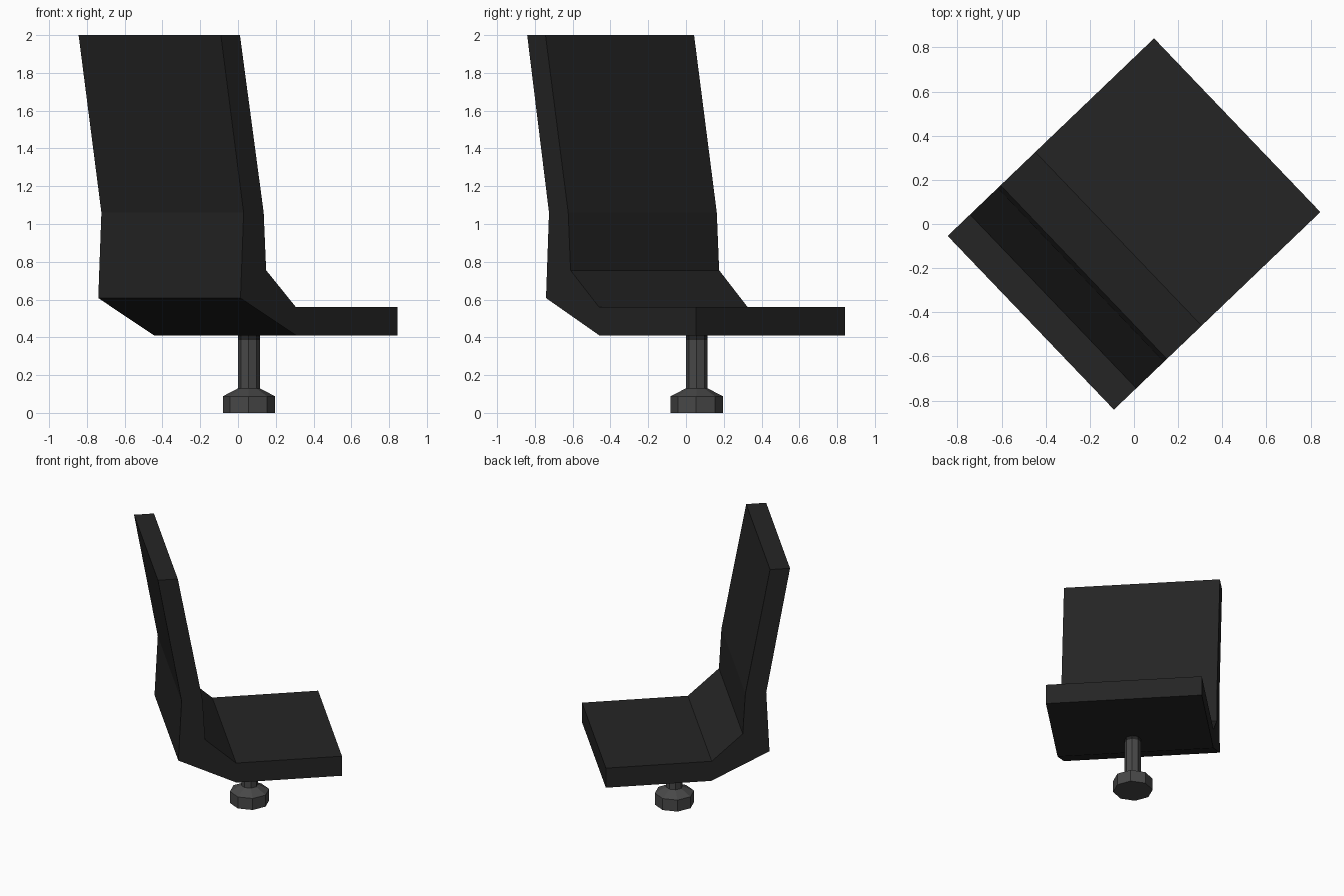
import bpy, bmesh, math
from mathutils import Matrix

if "Cube" in bpy.data.objects:
    bpy.data.objects.remove(bpy.data.objects["Cube"])


def material(name, v):
    m = bpy.data.materials.new(name)
    m.diffuse_color = (v, v, v, 1)
    m.use_nodes = True
    m.node_tree.nodes["Principled BSDF"].inputs["Base Color"].default_value = m.diffuse_color
    return m


black = material("black padding", 0.018)
grey = material("dark grey metal", 0.065)


def finish(name, bm, mats):
    bmesh.ops.recalc_face_normals(bm, faces=bm.faces)
    me = bpy.data.meshes.new(name)
    bm.to_mesh(me)
    bm.free()
    for m in mats:
        me.materials.append(m)
    ob = bpy.data.objects.new(name, me)
    bpy.context.collection.objects.link(ob)
    return ob


# Seat and backrest: one side profile (forward, height) extruded across the width
profile = [(0.647, 0.41), (0.647, 0.56), (-0.097, 0.56), (-0.315, 0.755),
           (-0.333, 1.06), (-0.507, 2.0), (-0.647, 2.0), (-0.48, 1.06),
           (-0.503, 0.608), (-0.094, 0.41)]
HALF_WIDTH = 0.5445
bm = bmesh.new()
side = bm.faces.new([bm.verts.new((s, -HALF_WIDTH, z)) for s, z in profile])
ext = bmesh.ops.extrude_face_region(bm, geom=[side])
bmesh.ops.translate(bm, vec=(0, 2 * HALF_WIDTH, 0),
                    verts=[g for g in ext["geom"] if isinstance(g, bmesh.types.BMVert)])
bm.transform(Matrix.Rotation(math.radians(43.75), 4, "Z"))
finish("seat_and_backrest", bm, [black])

# Pedestal: stacked eight-sided rings for foot, shoulder, post and top collar
rings = [(0.138, 0.0), (0.138, 0.088), (0.058, 0.13), (0.058, 0.385), (0.058, 0.41)]
SIDES = 8
bm = bmesh.new()
loops = []
for r, z in rings:
    angles = [math.tau * i / SIDES - math.radians(1.25) for i in range(SIDES)]
    loops.append([bm.verts.new((0.058 + r * math.cos(a), 0.057 + r * math.sin(a), z))
                  for a in angles])
for lo, hi in zip(loops, loops[1:]):
    for i in range(SIDES):
        j = (i + 1) % SIDES
        bm.faces.new((lo[i], lo[j], hi[j], hi[i]))
bm.faces.new(loops[0])
bm.faces.new(loops[-1])
for f in bm.faces:
    f.material_index = int(f.calc_center_median().z > 0.39)
finish("pedestal", bm, [grey, black])
